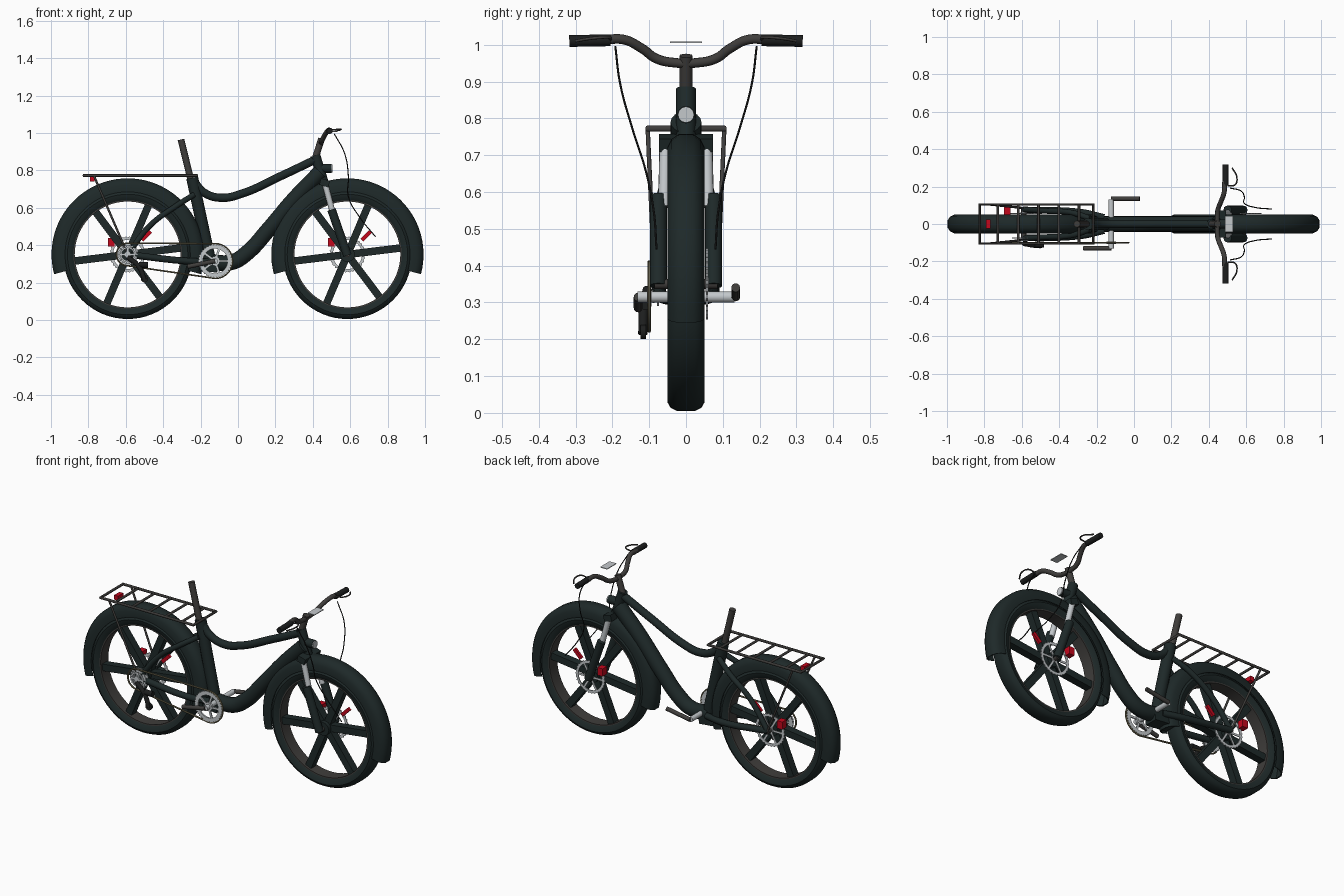
import bpy, bmesh, math
from math import pi, cos, sin, radians
from mathutils import Vector, Matrix

cube = bpy.data.objects.get("Cube")
if cube:
    bpy.data.objects.remove(cube)


def material(name, rgb):
    m = bpy.data.materials.new(name)
    m.use_nodes = True
    m.diffuse_color = (*rgb, 1)
    m.node_tree.nodes["Principled BSDF"].inputs["Base Color"].default_value = (*rgb, 1)
    return m


DARK = material("dark green paint", (0.013, 0.022, 0.022))
GREY = material("dark grey metal", (0.05, 0.047, 0.044))
BLACK = material("black rubber", (0.012, 0.013, 0.013))
SILVER = material("silver metal", (0.55, 0.58, 0.6))
RED = material("red", (0.55, 0.002, 0.012))
CHAIN = material("brass chain", (0.16, 0.14, 0.08))


def finish(name, mesh, mat):
    for p in mesh.polygons:
        p.use_smooth = True
    mesh.set_sharp_from_angle(angle=radians(35))
    mesh.materials.clear()
    mesh.materials.append(mat)
    ob = bpy.data.objects.new(name, mesh)
    bpy.context.collection.objects.link(ob)
    return ob


def from_bm(name, bm, mat):
    bmesh.ops.recalc_face_normals(bm, faces=bm.faces)
    mesh = bpy.data.meshes.new(name)
    bm.to_mesh(mesh)
    bm.free()
    return finish(name, mesh, mat)


def tube(name, points, radius, mat, closed=False, smooth=True, sides=4):
    """Round tube along a path, capped at both ends."""
    cu = bpy.data.curves.new(name, "CURVE")
    cu.dimensions = "3D"
    cu.bevel_depth, cu.bevel_resolution, cu.use_fill_caps = radius, sides, True
    bezier = smooth and len(points) > 2
    sp = cu.splines.new("BEZIER" if bezier else "POLY")
    knots = sp.bezier_points if bezier else sp.points
    knots.add(len(points) - 1)
    for k, p in zip(knots, points):
        if bezier:
            k.co = p
            k.handle_left_type = k.handle_right_type = "AUTO"
        else:
            k.co = (*p, 1)
    sp.use_cyclic_u = closed
    sp.resolution_u = 10
    tmp = bpy.data.objects.new("path", cu)
    bpy.context.collection.objects.link(tmp)
    dg = bpy.context.evaluated_depsgraph_get()
    mesh = bpy.data.meshes.new_from_object(tmp.evaluated_get(dg))
    bpy.data.objects.remove(tmp)
    return finish(name, mesh, mat)


def box(name, centre, size, mat, tilt=0):
    bm = bmesh.new()
    m = Matrix.Translation(centre) @ Matrix.Rotation(tilt, 4, "Y") @ Matrix.Diagonal((*size, 1))
    bmesh.ops.create_cube(bm, size=1, matrix=m)
    return from_bm(name, bm, mat)


def lathe(name, profile, centre, mat, start=0, end=2 * pi, n=64):
    """Sweep a closed (radius, y) section round the wheel axis."""
    bm = bmesh.new()
    full = end - start > 6.28
    c = Vector(centre)
    rings = []
    for i in range(n if full else n + 1):
        a = start + (end - start) * i / n
        rings.append([bm.verts.new(c + Vector((r * cos(a), y, r * sin(a)))) for r, y in profile])
    k = len(profile)
    for i in range(n):
        a, b = rings[i], rings[(i + 1) % len(rings)]
        for j in range(k):
            bm.faces.new((a[j], a[(j + 1) % k], b[(j + 1) % k], b[j]))
    if not full:
        bm.faces.new(rings[0])
        bm.faces.new(rings[-1])
    return from_bm(name, bm, mat)


def gear(name, centre, r_out, r_in, thick, teeth, mat, arms=5, hub=0.02):
    """Toothed ring with arms and a hub."""
    x, y, z = centre
    h = thick / 2
    bm = bmesh.new()
    rings = []
    for i in range(teeth * 2):
        a = pi * i / teeth
        ro = r_out - 0.006 * (i % 2)
        rings.append([bm.verts.new((x + r * cos(a), y + d, z + r * sin(a)))
                      for r, d in ((ro, -h), (ro, h), (r_in, h), (r_in, -h))])
    for i, a in enumerate(rings):
        b = rings[(i + 1) % len(rings)]
        for j in range(4):
            bm.faces.new((a[j], a[(j + 1) % 4], b[(j + 1) % 4], b[j]))
    for i in range(arms):
        m = Matrix.Translation(centre) @ Matrix.Rotation(2 * pi * i / arms, 4, "Y")
        m = m @ Matrix.Translation((r_in / 2, 0, 0)) @ Matrix.Diagonal((r_in + 0.008, thick * 0.8, 0.012, 1))
        bmesh.ops.create_cube(bm, size=1, matrix=m)
    from_bm(name, bm, mat)
    tube(name + "_hub", [(x, y - h * 1.5, z), (x, y + h * 1.5, z)], hub, mat)


# Wheels, fenders, brake discs
REAR, FRONT, AXLE = -0.59, 0.585, 0.35
tyre = [(0.290, 0.036), (0.305, 0.046), (0.322, 0.05), (0.336, 0.042), (0.345, 0.024)]
tyre += [(r, -y) for r, y in reversed(tyre)]
rim = [(0.283, 0.036), (0.298, 0.036), (0.298, -0.036), (0.283, -0.036)]
shell = [(0.335, 0.05), (0.372, 0.05), (0.394, 0.039), (0.407, 0.02)]
shell += [(r, -y) for r, y in reversed(shell)]
shell += [(r - 0.006 if r > 0.34 else r, y * 0.92) for r, y in reversed(shell)]
for label, cx in (("rear", REAR), ("front", FRONT)):
    c = (cx, 0, AXLE)
    lathe(label + "_tyre", tyre, c, DARK)
    lathe(label + "_rim", rim, c, GREY)
    lathe(label + "_fender", shell, c, DARK, radians(-15), radians(195), 48)
    tube(label + "_hub", [(cx, -0.045, AXLE), (cx, 0.045, AXLE)], 0.04, DARK)
    tube(label + "_axle", [(cx, -0.085, AXLE), (cx, 0.085, AXLE)], 0.014, GREY)
    for i in range(6):
        a = radians(7 + 60 * i)
        box(label + "_spoke", (cx + 0.16 * cos(a), 0, AXLE + 0.16 * sin(a)),
            (0.26, 0.045, 0.04), DARK, -a)
    gear(label + "_brake_disc", (cx, 0.057, AXLE), 0.097, 0.078, 0.005, 30, SILVER, 6)
    box(label + "_caliper", (cx - 0.087, 0.072, AXLE + 0.065), (0.035, 0.04, 0.045), RED)
    box(label + "_brake_tab", (cx + 0.1, 0.03, AXLE + 0.1), (0.065, 0.015, 0.02), RED, -pi / 4)

# Frame
tube("down_tube", [(0.44, 0, 0.79), (0.3, 0, 0.645), (0.16, 0, 0.48), (0.05, 0, 0.36),
                   (-0.03, 0, 0.31), (-0.16, 0, 0.31)], 0.042, DARK, sides=6)
tube("top_tube", [(-0.24, 0, 0.745), (-0.18, 0, 0.68), (-0.09, 0, 0.653), (0.02, 0, 0.675),
                  (0.22, 0, 0.765), (0.42, 0, 0.86)], 0.022, DARK)
tube("seat_tube", [(-0.245, 0, 0.76), (-0.15, 0, 0.32)], 0.032, DARK)
tube("seat_post", [(-0.305, 0, 0.965), (-0.25, 0, 0.74)], 0.018, GREY)
tube("head_tube", [(0.413, 0, 0.88), (0.462, 0, 0.72)], 0.027, DARK)
box("bracket_housing", (-0.18, 0, 0.29), (0.14, 0.08, 0.06), DARK, 0.1)

# Fork, stays, rack legs, cables and levers, on both sides
for s, side in ((1, "left"), (-1, "right")):
    tube(side + "_fork_stanchion", [(0.462, s * 0.056, 0.74), (0.51, s * 0.06, 0.56)], 0.016, SILVER)
    tube(side + "_fork_leg", [(0.5, s * 0.075, 0.59), (FRONT, s * 0.075, AXLE - 0.005)], 0.023, DARK)
    tube(side + "_seat_stay", [(-0.235, s * 0.03, 0.67), (-0.33, s * 0.06, 0.61),
                               (-0.47, s * 0.07, 0.505), (REAR, s * 0.078, AXLE)], 0.015, DARK)
    tube(side + "_chain_stay", [(-0.16, s * 0.035, 0.31), (-0.28, s * 0.062, 0.315),
                                (REAR, s * 0.075, AXLE)], 0.018, DARK)
    tube(side + "_rack_leg", [(-0.77, s * 0.104, 0.77), (REAR, s * 0.085, AXLE)], 0.006, GREY)
    tube(side + "_grip", [(0.49, s * 0.205, 1.012), (0.49, s * 0.317, 1.01)], 0.016, BLACK)
    tube(side + "_brake_lever", [(0.5, s * 0.205, 1.015), (0.54, s * 0.21, 1.02),
                                 (0.55, s * 0.25, 1.018), (0.525, s * 0.3, 1.01)], 0.004, GREY)
    tube(side + "_cable", [(0.515, s * 0.192, 0.995), (0.57, s * 0.178, 0.89), (0.59, s * 0.145, 0.77),
                           (0.59, s * 0.11, 0.66), (0.65, s * 0.088, 0.55), (0.735, s * 0.08, 0.445)],
         0.003, BLACK, sides=1)
box("fork_crown", (0.463, 0, 0.733), (0.05, 0.146, 0.036), DARK, 0.28)

# Handlebar, stem, display, headlight
half = [(0.485, 0.23, 1.012), (0.482, 0.17, 1.014), (0.465, 0.12, 0.99), (0.45, 0.08, 0.962), (0.445, 0.03, 0.951)]
tube("handlebar", half + [(x, -y, z) for x, y, z in reversed(half)], 0.013, GREY)
tube("stem", [(0.415, 0, 0.87), (0.447, 0, 0.97)], 0.018, GREY)
box("display", (0.508, 0, 1.007), (0.045, 0.086, 0.004), SILVER)
tube("headlight", [(0.445, 0, 0.81), (0.5, 0, 0.81)], 0.024, DARK)
tube("headlight_lens", [(0.5, 0, 0.81), (0.505, 0, 0.81)], 0.022, SILVER)

# Rear rack and tail light
X0, X1, W, RZ = -0.825, -0.218, 0.105, 0.772
tube("rack_frame", [(X0, -W, RZ), (X1, -W, RZ), (X1, W, RZ), (X0, W, RZ)], 0.008, GREY, True, False)
for i in range(5):
    x = X0 + (X1 - X0) * (i + 0.9) / 5.6
    tube("rack_bar", [(x, -W, RZ), (x, W, RZ)], 0.007, GREY)
box("tail_light", (-0.78, 0, 0.752), (0.025, 0.05, 0.026), RED)

# Drivetrain
BX, BZ, CY = -0.122, 0.315, -0.1
gear("chainring", (BX, CY, BZ), 0.092, 0.066, 0.008, 36, SILVER, 5, 0.026)
for i in range(3):
    gear("cassette", (REAR, CY + 0.012 * i, AXLE), 0.045 + 0.008 * i, 0.032, 0.005, 18, SILVER, 4, 0.018)
tube("crank_axle", [(BX, -0.132, BZ), (BX, 0.132, BZ)], 0.015, SILVER)
tube("left_crank", [(BX, 0.135, BZ), (0.03, 0.135, BZ + 0.025)], 0.012, GREY)
tube("right_crank", [(BX, -0.13, BZ), (-0.27, -0.13, BZ - 0.03)], 0.012, GREY)
loop = [(BX + 0.093 * cos(a), CY, BZ + 0.093 * sin(a)) for a in [pi * (i / 16 - 0.5) for i in range(17)]]
loop += [(REAR + 0.06 * cos(a), CY, AXLE + 0.06 * sin(a)) for a in [pi * (i / 16 + 0.5) for i in range(17)]]
tube("chain", loop, 0.005, CHAIN, True, False, 1)
tube("derailleur_arm", [(REAR, -0.105, 0.335), (-0.53, -0.115, 0.285), (-0.5, -0.117, 0.215)], 0.013, BLACK)
tube("derailleur_pulley", [(-0.5, -0.123, 0.22), (-0.5, -0.108, 0.22)], 0.02, BLACK)
tube("derailleur_body", [(-0.53, -0.11, 0.295), (-0.48, -0.11, 0.295)], 0.016, BLACK)
